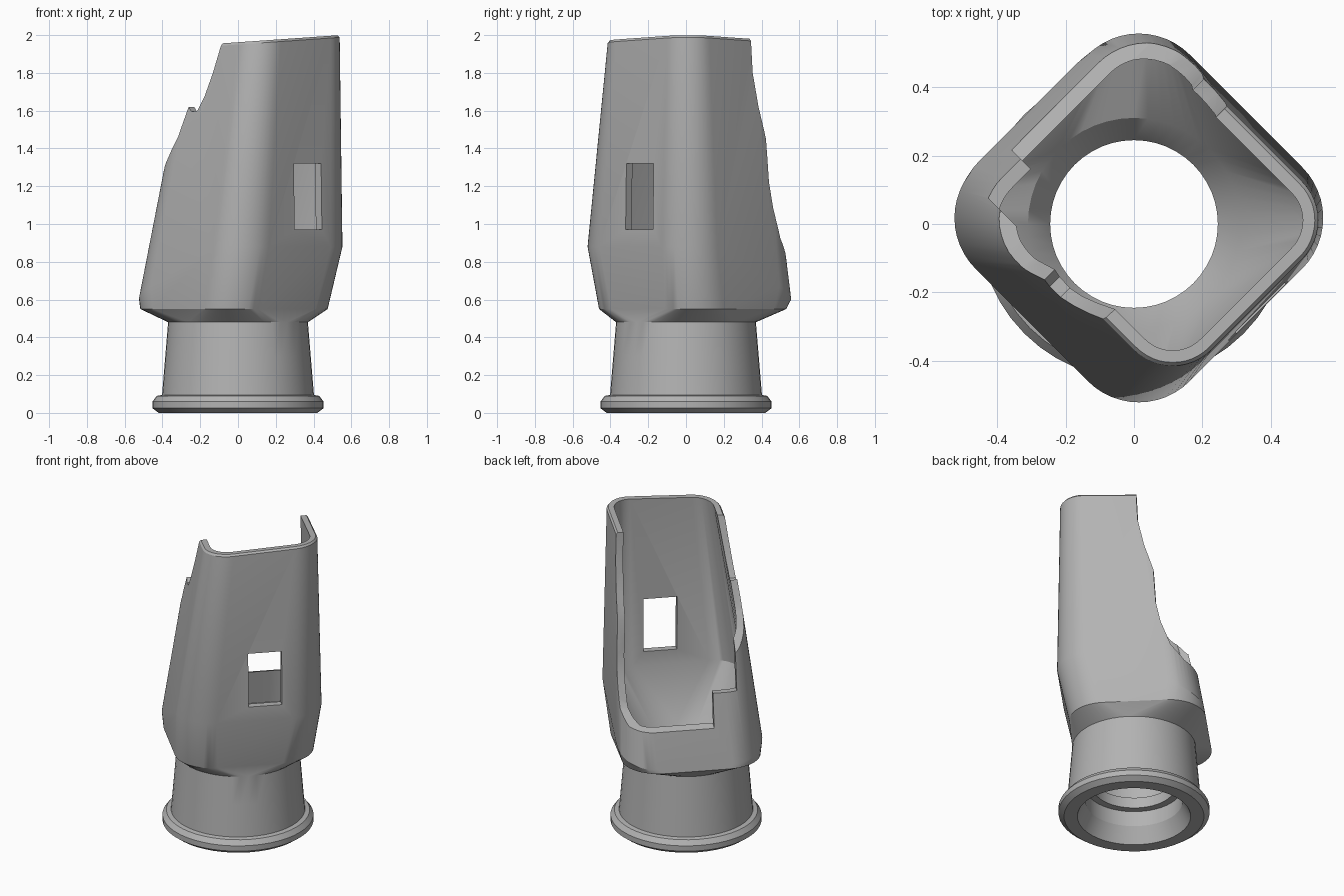
import bpy
import bmesh
import math
from mathutils import Matrix, Vector

cube = bpy.data.objects.get("Cube")
if cube:
    bpy.data.objects.remove(cube, do_unlink=True)

# The shell is designed square-on, then turned about z
TURN = Matrix.Rotation(math.radians(-45), 4, "Z")
WALL = 0.045
STEPS = 12

grey = bpy.data.materials.new("plain_grey")
grey.use_nodes = True
grey.diffuse_color = (0.45, 0.45, 0.45, 1)
grey.node_tree.nodes["Principled BSDF"].inputs["Base Color"].default_value = grey.diffuse_color


def make_object(name, bm):
    bmesh.ops.recalc_face_normals(bm, faces=bm.faces)
    bm.transform(TURN)
    mesh = bpy.data.meshes.new(name)
    bm.to_mesh(mesh)
    bm.free()
    mesh.materials.append(grey)
    obj = bpy.data.objects.new(name, mesh)
    bpy.context.collection.objects.link(obj)
    return obj


def ring(front, back, left, right, r, height, inset=0.0):
    """Rounded rectangle; height is a function of the point (u, v)."""
    front, left = front - inset, left - inset
    back, right, r = back + inset, right + inset, r - inset
    corners = [(front - r, left - r), (back + r, left - r),
               (back + r, right + r), (front - r, right + r)]
    points = []
    for i, (cu, cv) in enumerate(corners):
        for k in range(STEPS + 1):
            a = math.pi / 2 * (i + k / STEPS)
            u, v = cu + r * math.cos(a), cv + r * math.sin(a)
            points.append(Vector((u, v, height(u, v))))
    return points


def circle(r, z):
    return ring(r, -r, r, -r, r, lambda u, v: z)


def top_height(u, v):
    return 2 - 0.07 * (0.54 - (u + v) * math.sqrt(0.5))


def kink_height(u, v):
    return min(0.88, 0.58 + max(0, u + 0.44) * 0.43)


top = (0.42, -0.21, 0.435, -0.26, 0.16)
kink = (0.44, -0.445, 0.465, -0.42, 0.21)
foot = (0.37, -0.45, 0.43, -0.41, 0.22)

# Outside from base flange to rim, then down the inside and through the bore
flange = [(0.42, 0), (0.453, 0.025), (0.453, 0.06), (0.43, 0.09), (0.402, 0.095),
          (0.385, 0.3), (0.37, 0.48)]
bore = [(0.31, 0.52), (0.245, 0.43), (0.245, 0.36), (0.28, 0.36), (0.28, 0.27),
        (0.245, 0.27), (0.245, 0.2), (0.29, 0.2), (0.29, 0.1), (0.34, 0)]
rings = [circle(*p) for p in flange]
rings.append(ring(*foot, lambda u, v: 0.55))
rings.append(ring(*kink, kink_height))
rings.append(ring(*top, lambda u, v: top_height(u, v) - 0.012))
rings.append(ring(*top, top_height, 0.01))
rings.append(ring(*top, top_height, WALL))
rings.append(ring(*kink, kink_height, WALL))
rings += [circle(*p) for p in bore]

bm = bmesh.new()
loops = [[bm.verts.new(p) for p in pts] for pts in rings]
for a, b in zip(loops, loops[1:] + loops[:1]):
    for i in range(len(a)):
        j = (i + 1) % len(a)
        bm.faces.new((a[i], a[j], b[j], b[i]))
bmesh.ops.remove_doubles(bm, verts=bm.verts, dist=0.0005)
shell = make_object("open_sided_shell", bm)


def cut(name, profile, v0, v1):
    """Cut the shell with a (u, z) profile extruded from v0 to v1."""
    bm = bmesh.new()
    face = bm.faces.new([bm.verts.new((u, v0, z)) for u, z in profile])
    out = bmesh.ops.extrude_face_region(bm, geom=[face])["geom"]
    moved = [g for g in out if isinstance(g, bmesh.types.BMVert)]
    bmesh.ops.translate(bm, verts=moved, vec=(0, v1 - v0, 0))
    cutter = make_object(name, bm)
    cutter.hide_render = True
    mod = shell.modifiers.new(name, "BOOLEAN")
    mod.operation = "DIFFERENCE"
    mod.solver = "EXACT"
    mod.object = cutter
    bpy.context.view_layer.objects.active = shell
    bpy.ops.object.modifier_apply(modifier=mod.name)
    bpy.data.objects.remove(cutter, do_unlink=True)


def box(u0, u1, z0, z1):
    return [(u0, z0), (u1, z0), (u1, z1), (u0, z1)]


# Large side opening, its stepped corner, and the window
cut("opening_left", [(-0.7, 0.8), (-0.42, 0.8), (-0.34, 0.83), (-0.26, 0.92), (-0.2, 1.08),
                     (-0.17, 1.22), (-0.155, 1.45), (-0.1, 1.62), (-0.06, 1.8),
                     (-0.04, 2.2), (-0.7, 2.2)], -0.1, 0.7)
cut("opening_right", [(-0.7, 1.25), (-0.3, 1.25), (-0.2, 1.36), (-0.13, 1.46), (-0.07, 1.62),
                      (-0.045, 1.595), (0, 1.6), (0.045, 1.68), (0.09, 1.8),
                      (0.14, 1.97), (0.15, 2.2), (-0.7, 2.2)], -0.7, -0.02)
cut("opening_step", box(-0.7, -0.17, 1.02, 1.6), -0.247, -0.05)
cut("window", box(0.2, 0.7, 0.97, 1.32), -0.014, 0.19)

bpy.ops.object.select_all(action="DESELECT")
shell.select_set(True)
bpy.context.view_layer.objects.active = shell
bpy.ops.object.shade_smooth_by_angle(angle=math.radians(25))
